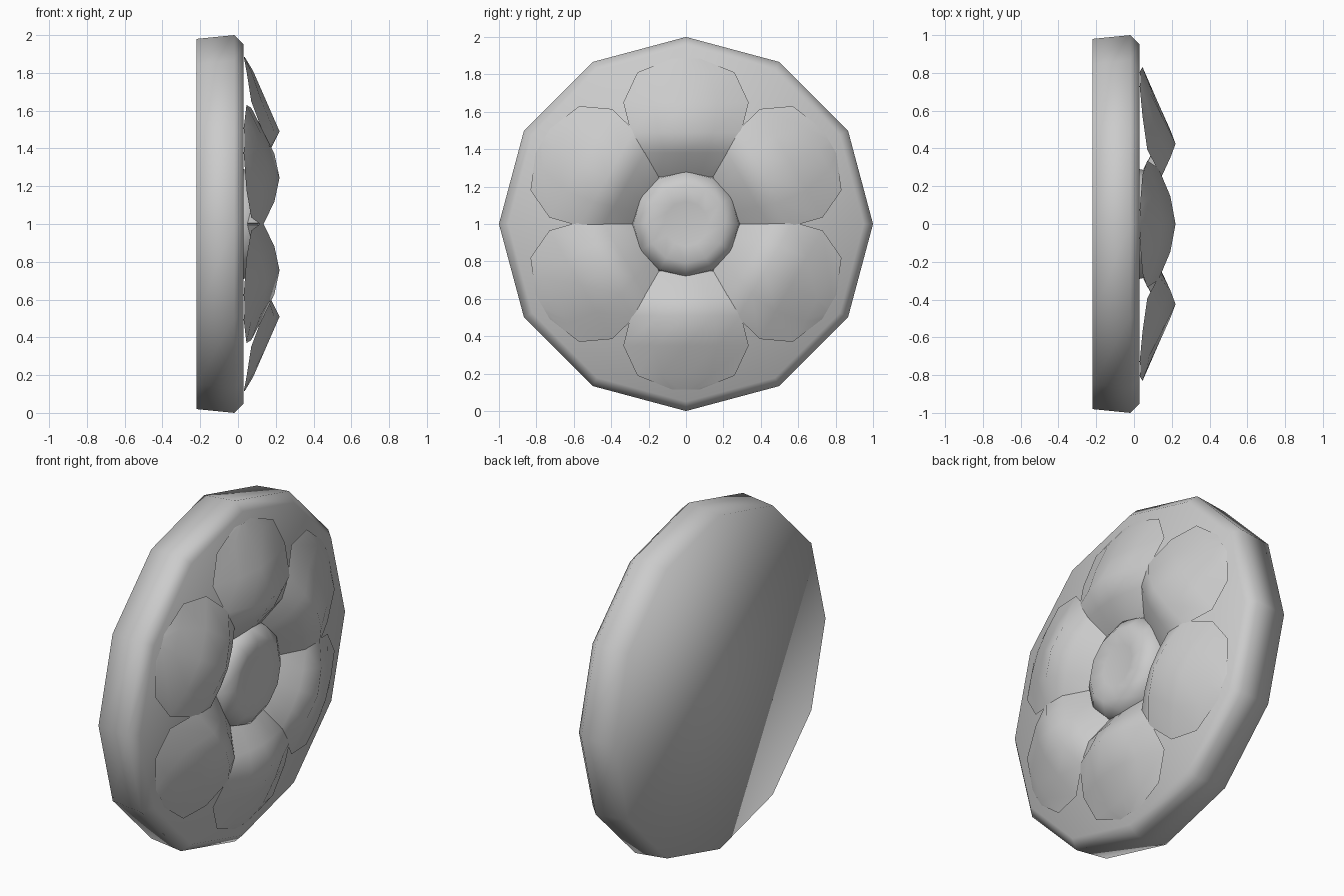
import bpy, bmesh
from math import sin, cos, tau, radians

if "Cube" in bpy.data.objects:
    bpy.data.objects.remove(bpy.data.objects["Cube"])


def finish(bm, name, angle=None):
    bmesh.ops.recalc_face_normals(bm, faces=bm.faces)
    me = bpy.data.meshes.new(name)
    bm.to_mesh(me)
    bm.free()
    ob = bpy.data.objects.new(name, me)
    bpy.context.collection.objects.link(ob)
    for p in me.polygons:
        p.use_smooth = True
    if angle:
        bpy.context.view_layer.objects.active = ob
        ob.select_set(True)
        bpy.ops.object.shade_smooth_by_angle(angle=radians(angle))
        ob.select_set(False)
    return ob


def lathe(name, profile, n, cap_back):
    """Rings of (x, radius) turned about the x axis at z = 1."""
    bm = bmesh.new()
    rings = [[bm.verts.new((x, r * sin(tau * i / n), 1 + r * cos(tau * i / n)))
              for i in range(n)] for x, r in profile]
    for a, b in zip(rings, rings[1:]):
        for i in range(n):
            j = (i + 1) % n
            bm.faces.new((a[i], a[j], b[j], b[i]))
    bm.faces.new(rings[-1])
    if cap_back:
        bm.faces.new(rings[0])
    return finish(bm, name)


# Twelve-sided backing disc
lathe("disc", [(-0.22, 0.98), (-0.02, 1.0), (0.03, 0.95)], 12, True)

# Dished centre hub
lathe("hub", [(0.03, 0.29), (0.08, 0.28), (0.13, 0.21), (0.115, 0.12)], 12, False)

# Petal rows: radius, half width, height at centre, height at edge
ROWS = [(0.25, 0.15, 0.06, 0.05), (0.38, 0.225, 0.165, 0.13),
        (0.49, 0.295, 0.22, 0.13), (0.65, 0.335, 0.15, 0.07),
        (0.81, 0.26, 0.08, 0.045), (0.885, 0.075, 0.035, 0.03)]


def petal(index):
    a = tau * index / 6
    bm = bmesh.new()
    grid = []
    for r, w, top, edge in ROWS:
        row = []
        for t in (-1, -0.5, 0, 0.5, 1):
            x = top - (top - edge) * abs(t) ** 1.7
            y = w * t
            row.append(bm.verts.new((x, y * cos(a) + r * sin(a),
                                     1 + r * cos(a) - y * sin(a))))
        grid.append(row)
    for p, q in zip(grid, grid[1:]):
        for i in range(4):
            bm.faces.new((p[i], p[i + 1], q[i + 1], q[i]))
    ob = finish(bm, f"petal_{index + 1}")
    # open shells face outward along +x
    if sum(p.normal.x for p in ob.data.polygons) < 0:
        ob.data.flip_normals()


# Six raised petals around the hub
for k in range(6):
    petal(k)
